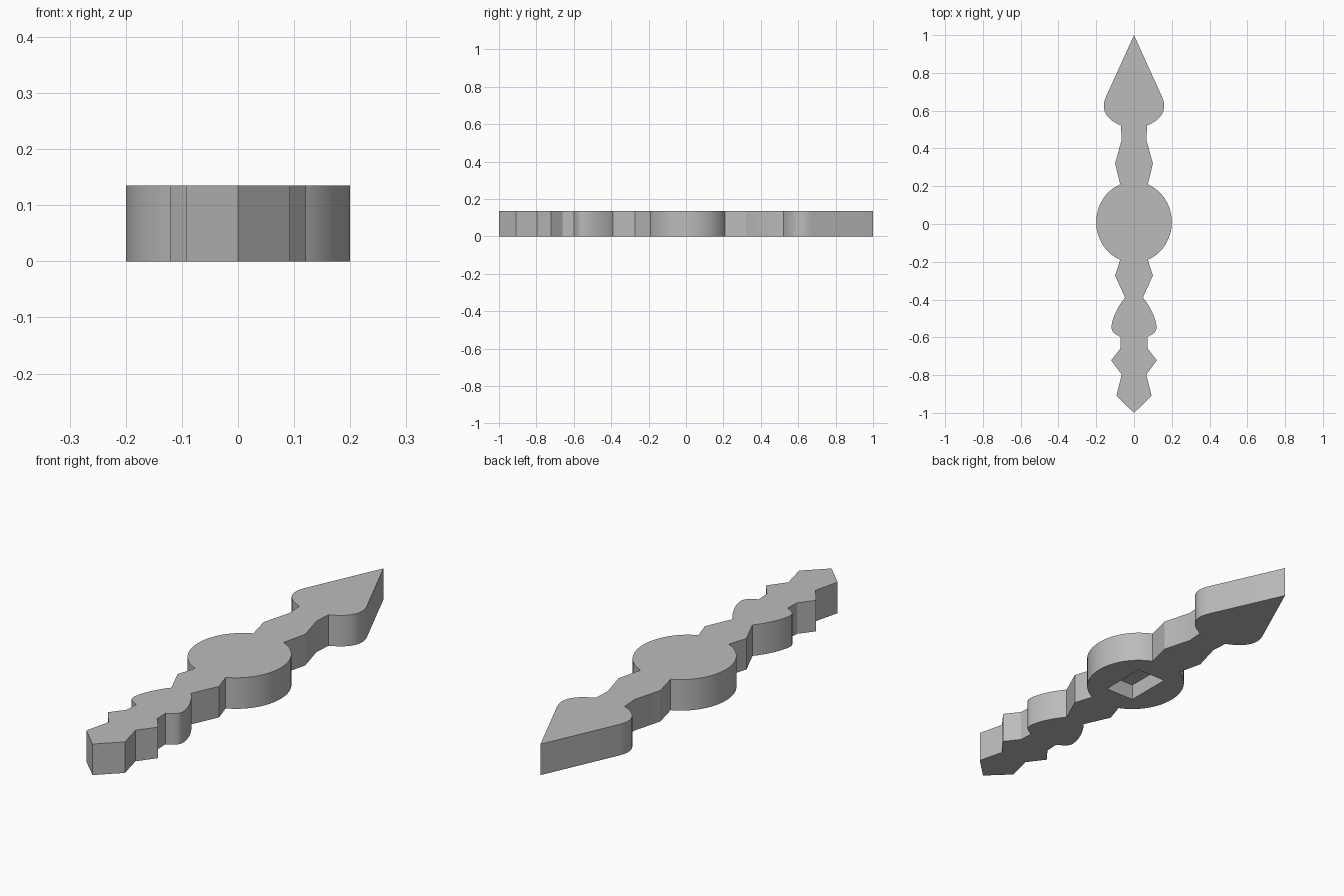
import bpy, bmesh, math
from mathutils import Vector
from mathutils.geometry import interpolate_bezier

HEIGHT = 0.135

cube = bpy.data.objects.get("Cube")
if cube:
    bpy.data.objects.remove(cube, do_unlink=True)

grey = bpy.data.materials.new("plain_grey")
grey.use_nodes = True
grey.diffuse_color = (0.5, 0.5, 0.5, 1)
grey.node_tree.nodes["Principled BSDF"].inputs["Base Color"].default_value = (0.5, 0.5, 0.5, 1)


def curve(a, b, c, d, steps=14):
    """Points of a flat cubic curve, ends included."""
    pts = interpolate_bezier(*[Vector((*p, 0)) for p in (a, b, c, d)], steps)
    return [(p.x, p.y) for p in pts]


def prism(name, outline, z0, z1):
    """Closed solid made by extruding an outline upward."""
    bm = bmesh.new()
    face = bm.faces.new([bm.verts.new((x, y, z0)) for x, y in outline])
    top = bmesh.ops.extrude_face_region(bm, geom=[face])["geom"]
    bmesh.ops.translate(bm, vec=(0, 0, z1 - z0),
                        verts=[v for v in top if isinstance(v, bmesh.types.BMVert)])
    bmesh.ops.recalc_face_normals(bm, faces=bm.faces)
    mesh = bpy.data.meshes.new(name)
    bm.to_mesh(mesh)
    bm.free()
    mesh.materials.append(grey)
    obj = bpy.data.objects.new(name, mesh)
    bpy.context.collection.objects.link(obj)
    return obj


# One side of the hand, from the pointed tip down to the tail
side = []
side += curve((0.15, 0.67), (0.18, 0.60), (0.14, 0.55), (0.07, 0.522))   # spear head
side += [(0.065, 0.447), (0.10, 0.32)]                                   # upper collar
for i in range(29):                                                      # round hub
    a = math.radians(68.6 - 137.2 * i / 28)
    side.append((0.2 * math.cos(a), 0.01 + 0.214 * math.sin(a)))
side += [(0.10, -0.273)]                                                 # lower collar
side += curve((0.047, -0.39), (0.09, -0.44), (0.12, -0.51), (0.119, -0.55))
side += curve((0.119, -0.55), (0.118, -0.58), (0.09, -0.585), (0.07, -0.60), 8)[1:]
side += [(0.073, -0.66), (0.121, -0.722), (0.065, -0.797), (0.093, -0.91)]  # tail

outline = [(0, 1)] + side + [(0, -1)] + [(-x, y) for x, y in reversed(side)]
hand = prism("pointer_hand", outline, 0, HEIGHT)

# Rectangular socket in the underside of the hub
rectangle = [(-0.07, -0.095), (0.07, -0.095), (0.07, 0.115), (-0.07, 0.115)]
cutter = prism("socket_cutter", rectangle, -0.05, 0.07)
cutter.hide_render = True
cut = hand.modifiers.new("socket", "BOOLEAN")
cut.operation = "DIFFERENCE"
cut.solver = "EXACT"
cut.object = cutter

bpy.ops.object.select_all(action="DESELECT")
hand.select_set(True)
bpy.context.view_layer.objects.active = hand
bpy.ops.object.modifier_apply(modifier=cut.name)
bpy.data.objects.remove(cutter, do_unlink=True)
bpy.ops.object.shade_smooth_by_angle(angle=math.radians(20))
